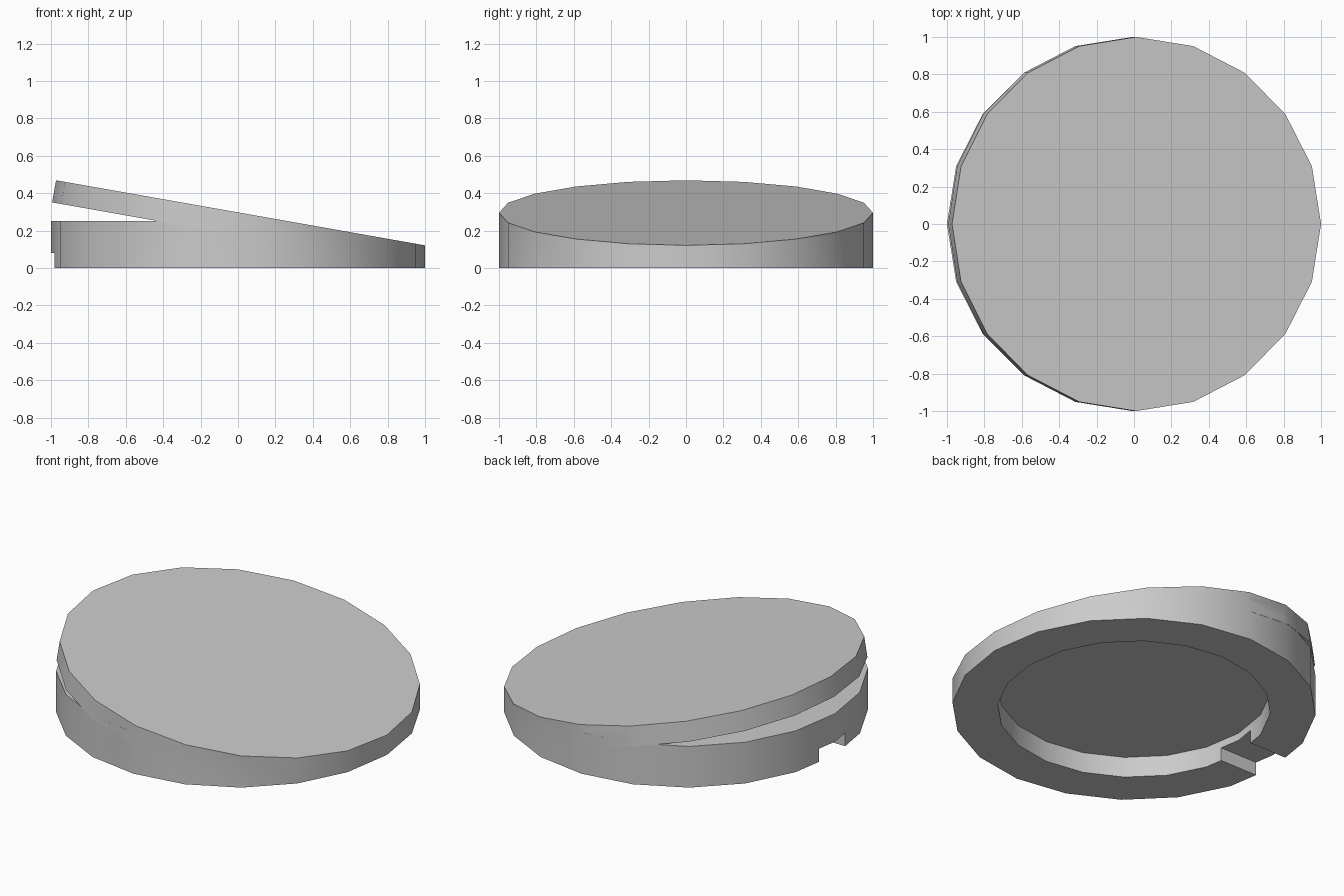
import bpy, bmesh, math
from mathutils import Matrix, Vector

old = bpy.data.objects.get("Cube")
if old:
    bpy.data.objects.remove(old, do_unlink=True)

TILT = math.radians(10)
LID_TOP = Vector((0.012, 0, 0.295))

# Single plain grey
grey = bpy.data.materials.new("plain grey")
grey.use_nodes = True
colour = (0.6, 0.6, 0.6, 1)
grey.diffuse_color = colour
grey.node_tree.nodes["Principled BSDF"].inputs["Base Color"].default_value = colour


def make(name, bm):
    mesh = bpy.data.meshes.new(name)
    bm.to_mesh(mesh)
    bm.free()
    mesh.materials.append(grey)
    obj = bpy.data.objects.new(name, mesh)
    bpy.context.collection.objects.link(obj)
    return obj


def disc(radius, low, high):
    """Twenty-sided prism with corners on the x and y axes."""
    bm = bmesh.new()
    ring = [bm.verts.new((radius * math.cos(i * math.tau / 20),
                          radius * math.sin(i * math.tau / 20), low)) for i in range(20)]
    face = bm.faces.new(ring)
    top = bmesh.ops.extrude_face_region(bm, geom=[face])["geom"]
    bmesh.ops.translate(bm, vec=(0, 0, high - low),
                        verts=[v for v in top if isinstance(v, bmesh.types.BMVert)])
    bmesh.ops.recalc_face_normals(bm, faces=bm.faces)
    return bm


def combine(target, other, operation):
    mod = target.modifiers.new(other.name, 'BOOLEAN')
    mod.operation = operation
    mod.solver = 'EXACT'
    mod.object = other
    bpy.context.view_layer.objects.active = target
    bpy.ops.object.modifier_apply(modifier=mod.name)
    bpy.data.objects.remove(other, do_unlink=True)


# Base disc, trimmed by the sloping top plane
bm = disc(1, 0, 0.25)
normal = Vector((math.sin(TILT), 0, math.cos(TILT)))
bmesh.ops.bisect_plane(bm, geom=bm.verts[:] + bm.edges[:] + bm.faces[:],
                       plane_co=LID_TOP, plane_no=normal, clear_outer=True)
bmesh.ops.holes_fill(bm, edges=[e for e in bm.edges if e.is_boundary])
bmesh.ops.recalc_face_normals(bm, faces=bm.faces)
body = make("tilted_disc_body", bm)

# Tilted lid sinking into the base
bm = disc(1, -0.12, 0)
bm.transform(Matrix.Translation(LID_TOP) @ Matrix.Rotation(TILT, 4, 'Y'))
combine(body, make("lid", bm), 'UNION')

# Round recess underneath
combine(body, make("recess_cutter", disc(0.75, -0.1, 0.125)), 'DIFFERENCE')

# Cable notch through the rim
bm = bmesh.new()
bmesh.ops.create_cube(bm, size=1)
bm.transform(Matrix.Translation((-0.9, 0, 0)) @ Matrix.Diagonal((0.5, 0.25, 0.16, 1)))
combine(body, make("notch_cutter", bm), 'DIFFERENCE')

bpy.ops.object.select_all(action='DESELECT')
body.select_set(True)
bpy.context.view_layer.objects.active = body
bpy.ops.object.shade_smooth_by_angle(angle=math.radians(30))
